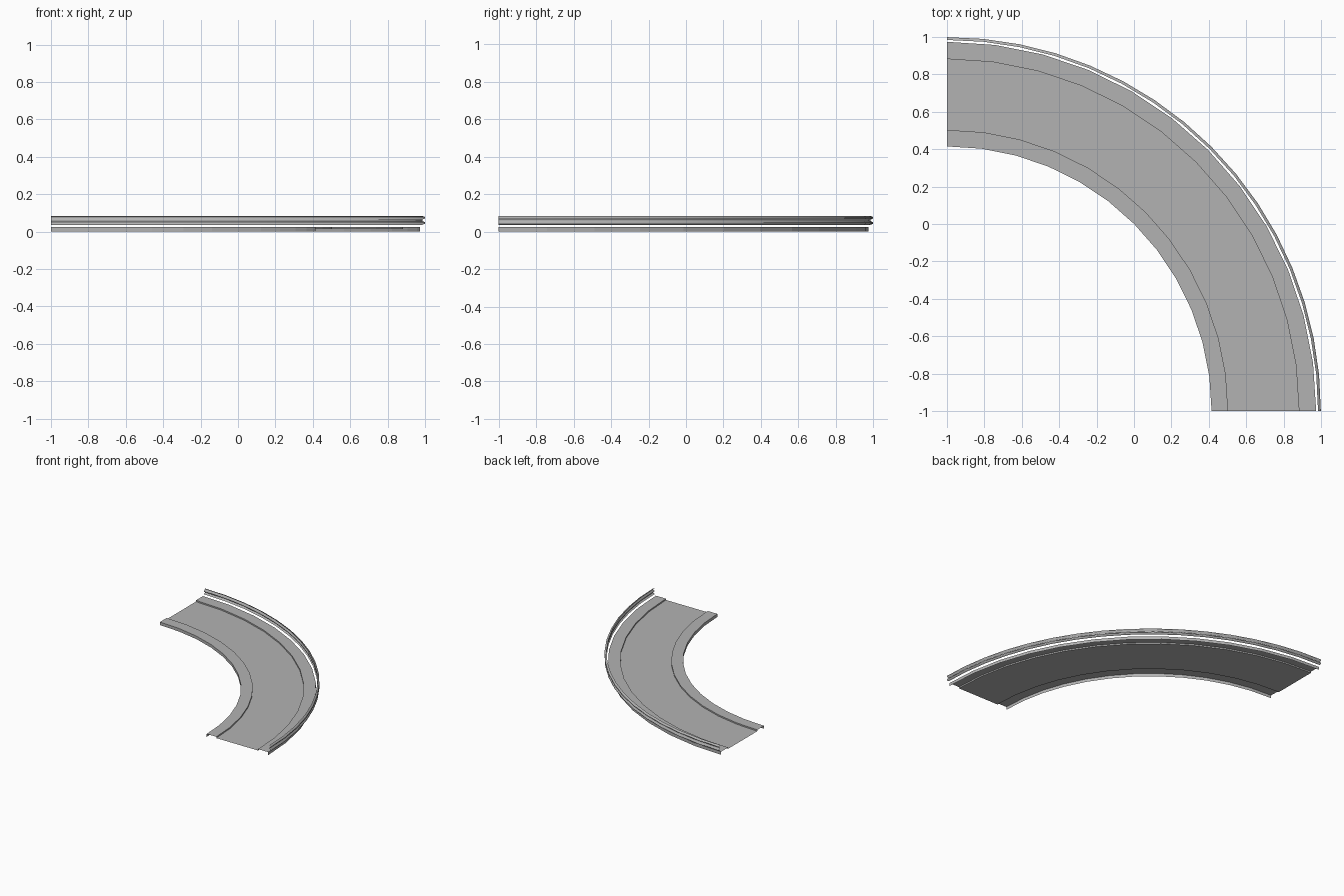
import bpy
import math

if "Cube" in bpy.data.objects:
    bpy.data.objects.remove(bpy.data.objects["Cube"])

# Mid grey shared by both parts
grey = bpy.data.materials.new("mid_grey")
grey.diffuse_color = (0.45, 0.45, 0.45, 1)
grey.use_nodes = True
grey.node_tree.nodes["Principled BSDF"].inputs["Base Color"].default_value = grey.diffuse_color


def sweep(name, profile, segments, smooth=False):
    """Sweep an open (radius, height) profile round a quarter turn."""
    verts, faces = [], []
    n = len(profile)
    for i in range(segments + 1):
        a = math.pi / 2 * i / segments
        for r, z in profile:
            verts.append((-1 + r * math.cos(a), -1 + r * math.sin(a), z))
    for i in range(segments):
        for j in range(n - 1):
            a, b = i * n + j, (i + 1) * n + j
            faces.append((a, b, b + 1, a + 1))
    mesh = bpy.data.meshes.new(name)
    mesh.from_pydata(verts, [], faces)
    mesh.materials.append(grey)
    if smooth:
        mesh.shade_smooth()
    obj = bpy.data.objects.new(name, mesh)
    bpy.context.collection.objects.link(obj)
    return obj


# Road bed with a raised kerb on each side, open underneath
KERB, ROAD = 0.025, 0.014
sweep("curved_road", [
    (1.415, 0.0), (1.415, KERB), (1.503, KERB), (1.503, ROAD),
    (1.882, ROAD), (1.882, KERB), (1.974, KERB), (1.974, 0.0),
][::-1], 12)

# Corrugated guard rail floating over the outer kerb
sweep("guard_rail", [
    (1.984, 0.036), (1.999, 0.042), (1.999, 0.050), (1.986, 0.056),
    (1.986, 0.064), (1.999, 0.070), (1.999, 0.078), (1.984, 0.084),
][::-1], 16, smooth=True)
